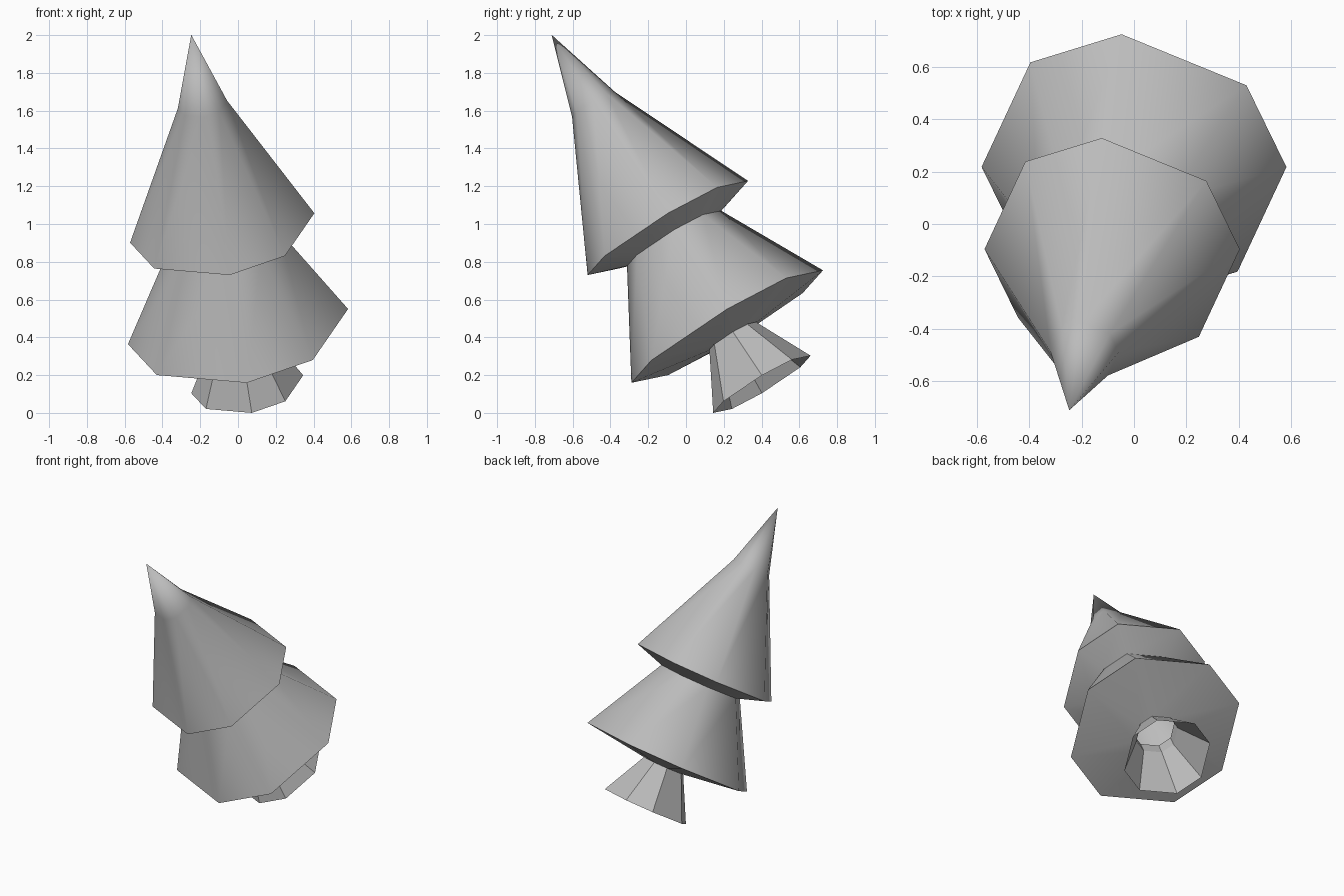
import bpy, bmesh, math
from mathutils import Vector, Matrix

if "Cube" in bpy.data.objects:
    bpy.data.objects.remove(bpy.data.objects["Cube"], do_unlink=True)

grey = bpy.data.materials.new("plain_grey")
grey.use_nodes = True
colour = (0.5, 0.5, 0.5, 1)
grey.diffuse_color = colour
grey.node_tree.nodes["Principled BSDF"].inputs["Base Color"].default_value = colour

# Leaning frame of the tree, with its origin at the rim of the lower tier
axis = Vector((-0.136, -0.511, 0.849)).normalized()
side = Vector((0.988, 0.0, 0.157))
side = (side - axis * side.dot(axis)).normalized()
back = axis.cross(side)
lean = Matrix((side, back, axis)).transposed().to_4x4()
lean.translation = (0.0, 0.218, 0.457)

# Eight slightly uneven corners shared by every ring
corners = [math.radians(q * 90 + a) for q in range(4) for a in (0, 38)]


def tiered_shell(name, profile, smooth_angle):
    """Skin eight-sided rings given as (radius, height); radius 0 is a tip."""
    bm = bmesh.new()
    rings = []
    for r, h in profile:
        if r == 0:
            rings.append([bm.verts.new((0, 0, h))] * 8)
        else:
            rings.append([bm.verts.new((r * math.cos(a), r * math.sin(a), h)) for a in corners])
    for low, high in zip(rings, rings[1:]):
        for i in range(8):
            j = (i + 1) % 8
            quad = [low[i], low[j], high[j], high[i]]
            bm.faces.new(list(dict.fromkeys(quad)))
    bm.transform(lean)
    mesh = bpy.data.meshes.new(name)
    bm.to_mesh(mesh)
    bm.free()
    mesh.materials.append(grey)
    obj = bpy.data.objects.new(name, mesh)
    bpy.context.collection.objects.link(obj)
    bpy.ops.object.select_all(action="DESELECT")
    obj.select_set(True)
    bpy.context.view_layer.objects.active = obj
    if smooth_angle:
        bpy.ops.object.shade_smooth_by_angle(angle=math.radians(smooth_angle))
    return obj


top = 0.615  # distance between the two tier rims

# Hollow flared trunk, open at the foot, with a short neck into the foliage
tiered_shell("trunk", [(0.30, -0.36), (0.145, -0.06), (0.145, 0.03)], 0)

# Lower tier: shallow underside, rim, sloping sides
tiered_shell("lower_foliage", [(0.15, -0.06), (0.59, 0), (0.29, top - 0.065)], 52)

# Upper tier: shallow underside, rim, sides pinched towards the tip
tiered_shell("upper_foliage", [(0.29, top - 0.065), (0.494, top),
                               (0.132, top + 0.77), (0, top + 1.205)], 52)
